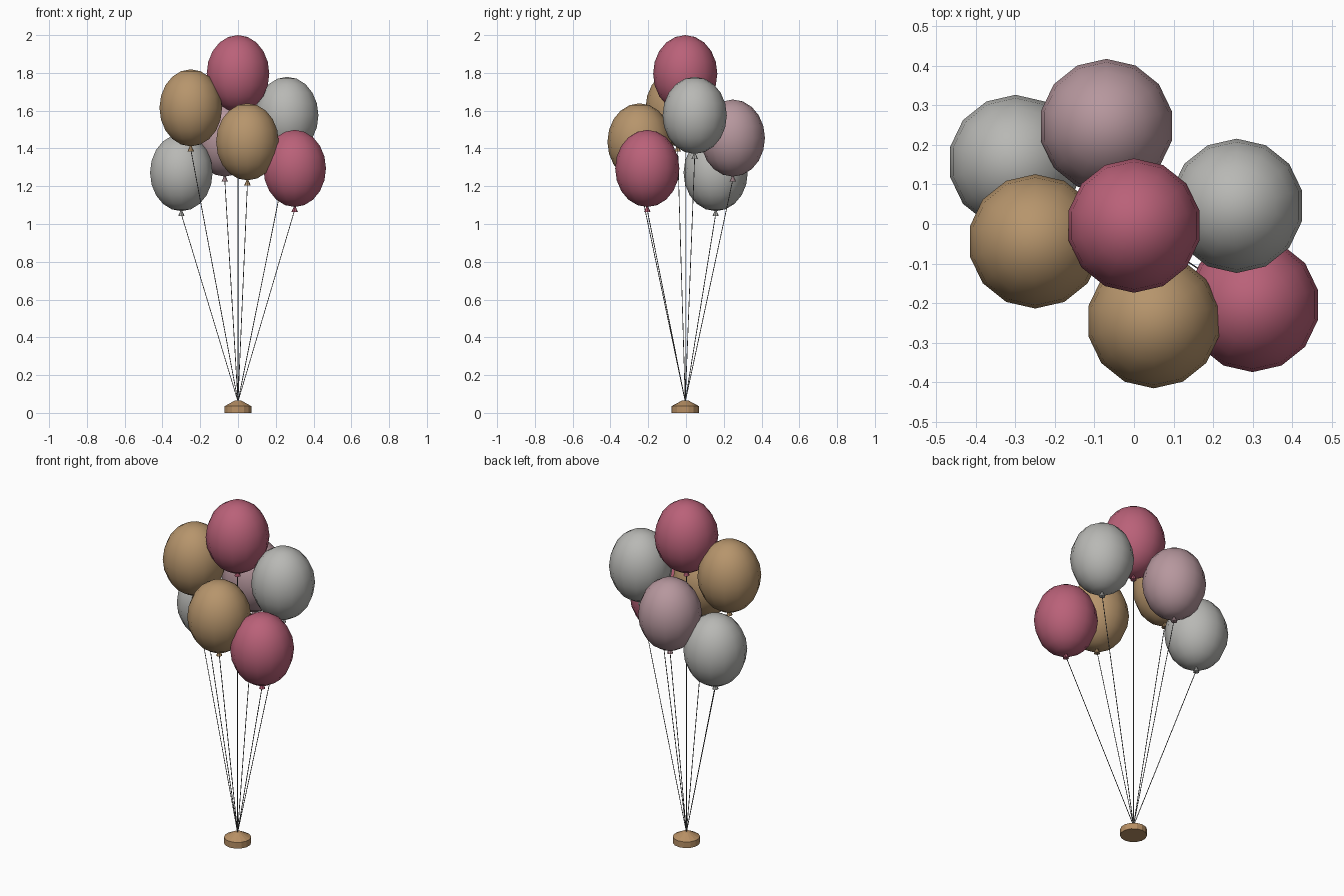
import bpy
from mathutils import Vector

cube = bpy.data.objects.get("Cube")
if cube:
    bpy.data.objects.remove(cube, do_unlink=True)


def material(name, rgb):
    mat = bpy.data.materials.new(name)
    mat.use_nodes = True
    color = (*rgb, 1)
    mat.diffuse_color = color
    mat.node_tree.nodes["Principled BSDF"].inputs["Base Color"].default_value = color
    return mat


ROSE = material("rose red", (0.49, 0.12, 0.19))
GOLD = material("soft gold", (0.47, 0.30, 0.15))
SILVER = material("silver grey", (0.48, 0.48, 0.46))
MAUVE = material("pale mauve", (0.47, 0.31, 0.34))
STRING = material("string grey", (0.12, 0.12, 0.12))
WEIGHT = material("weight tan", (0.48, 0.28, 0.13))

RADIUS, HALF_HEIGHT, KNOT = 0.17, 0.204, 0.026
ANCHOR = Vector((0, -0.004, 0.06))


def finish(name, mat):
    obj = bpy.context.object
    obj.name = name
    obj.data.materials.append(mat)
    return obj


def add_balloon(label, mat, center):
    center = Vector(center)
    # Faceted outline with smooth shading, taller than wide
    bpy.ops.mesh.primitive_uv_sphere_add(segments=14, ring_count=10, radius=1, location=center)
    body = finish(label + "_balloon", mat)
    body.scale = (RADIUS, RADIUS, HALF_HEIGHT)
    bpy.ops.object.shade_smooth()

    # Flared knot under the balloon
    bottom = center - Vector((0, 0, HALF_HEIGHT))
    bpy.ops.mesh.primitive_cone_add(vertices=8, radius1=0.017, radius2=0.004, depth=KNOT + 0.004,
                                    location=bottom - Vector((0, 0, KNOT / 2 - 0.002)))
    finish(label + "_knot", mat)

    # Straight string down to the weight
    end = bottom - Vector((0, 0, KNOT * 0.6))
    span = end - ANCHOR
    bpy.ops.mesh.primitive_cylinder_add(vertices=6, radius=0.002, depth=span.length,
                                        location=(end + ANCHOR) / 2)
    finish(label + "_string", STRING).rotation_euler = span.to_track_quat("Z", "Y").to_euler()


# Balloon bunch
for label, mat, center in (
    ("top", ROSE, (0, -0.004, 1.796)),
    ("upper_right", GOLD, (-0.25, -0.044, 1.615)),
    ("upper_left", SILVER, (0.26, 0.046, 1.575)),
    ("back", MAUVE, (-0.07, 0.248, 1.455)),
    ("front", GOLD, (0.05, -0.246, 1.435)),
    ("lower_left", ROSE, (0.30, -0.205, 1.294)),
    ("lower_right", SILVER, (-0.30, 0.157, 1.272)),
):
    add_balloon(label, mat, center)

# Weight: round base with a sloped cap
bpy.ops.mesh.primitive_cylinder_add(vertices=14, radius=0.072, depth=0.036,
                                    location=(0, ANCHOR.y, 0.018))
finish("weight_base", WEIGHT)
bpy.ops.mesh.primitive_cone_add(vertices=14, radius1=0.072, radius2=0.016, depth=0.03,
                                location=(0, ANCHOR.y, 0.051))
finish("weight_cap", WEIGHT)
